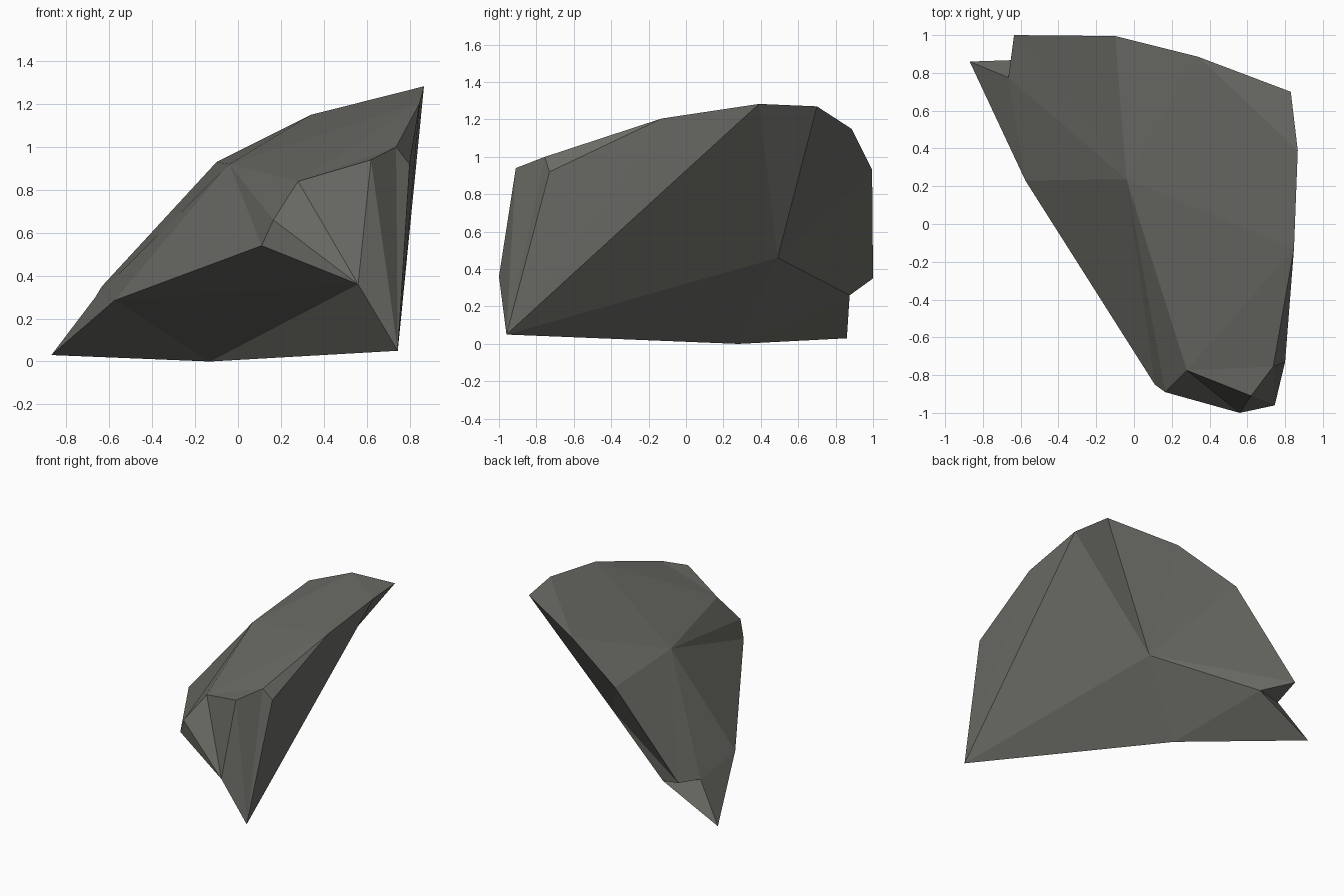
import bpy, bmesh

if "Cube" in bpy.data.objects:
    bpy.data.objects.remove(bpy.data.objects["Cube"])

# Corner points of the chipped rock, by region
CORNERS = {
    # ground tips and underside
    "tail": (-0.87, 0.86, 0.03), "keel": (-0.13, 0.28, 0.0), "toe": (0.745, -0.96, 0.05),
    "hollow": (0.27, 0.49, 0.46), "notch": (-0.42, 0.875, 0.26),
    # front end
    "nose": (0.56, -1.0, 0.36), "lip1": (0.11, -0.85, 0.54), "lip2": (0.165, -0.89, 0.66),
    "brow1": (0.28, -0.775, 0.84), "brow2": (0.62, -0.91, 0.94), "brow3": (0.737, -0.755, 1.0),
    "cheek": (0.80, -0.73, 0.92),
    # upper rim and crown
    "rim1": (0.847, -0.13, 1.205), "rim2": (0.867, 0.39, 1.283), "rim3": (0.83, 0.70, 1.27),
    "rim4": (0.34, 0.885, 1.15), "rim5": (-0.10, 0.995, 0.93), "rim6": (-0.635, 1.0, 0.35),
    "spur": (-0.665, 0.775, 0.30), "flank": (-0.575, 0.23, 0.285), "crown": (-0.04, 0.237, 0.92),
}

bm = bmesh.new()
pts = {name: bm.verts.new(co) for name, co in CORNERS.items()}


def fan(hub, rim):
    """Facets radiating from one corner along a chain of corners."""
    chain = rim.split()
    for a, b in zip(chain, chain[1:]):
        bm.faces.new((pts[hub], pts[a], pts[b]))


# Sloping top
fan("crown", "rim1 rim4 rim5 rim6 spur flank lip1 lip2 brow1")
fan("brow1", "crown rim1 brow3 brow2")
fan("rim4", "rim1 rim2 rim3")
# Front end and right side
fan("toe", "nose brow2 brow3 cheek rim1 rim2 hollow keel nose")
fan("cheek", "brow3 rim1")
fan("nose", "lip1 lip2 brow1 brow2")
# Underside and back
fan("flank", "keel nose lip1")
fan("hollow", "rim2 rim3 rim4 rim5 rim6 notch keel")
# Pointed tail with its notch
fan("tail", "spur notch keel flank spur")
fan("rim6", "spur notch")

bmesh.ops.recalc_face_normals(bm, faces=bm.faces[:])
mesh = bpy.data.meshes.new("rock")
bm.to_mesh(mesh)
bm.free()

# Single stone colour
stone = bpy.data.materials.new("dark grey stone")
stone.diffuse_color = (0.145, 0.147, 0.13, 1)
stone.use_nodes = True
stone.node_tree.nodes["Principled BSDF"].inputs["Base Color"].default_value = stone.diffuse_color
mesh.materials.append(stone)
rock = bpy.data.objects.new("rock", mesh)
bpy.context.collection.objects.link(rock)
